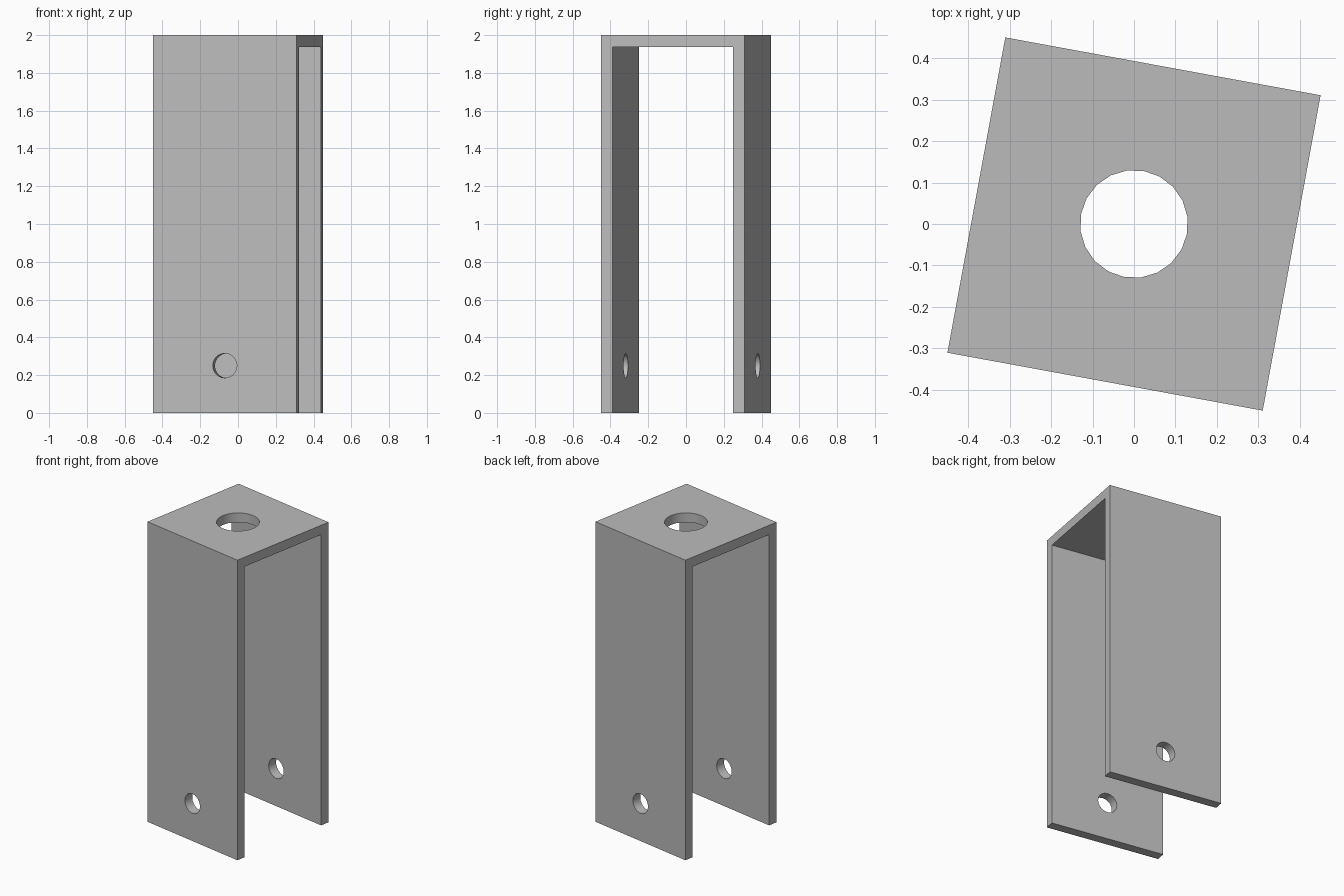
import bpy
import bmesh
from math import radians
from mathutils import Matrix

if "Cube" in bpy.data.objects:
    bpy.data.objects.remove(bpy.data.objects["Cube"])

SIDE, HEIGHT, WALL = 0.773, 2.0, 0.0625
TURN = radians(-10.4)
H = SIDE / 2
INNER = H - WALL

grey = bpy.data.materials.new("plain grey metal")
grey.use_nodes = True
grey.diffuse_color = (0.5, 0.5, 0.5, 1)
grey.node_tree.nodes["Principled BSDF"].inputs["Base Color"].default_value = (0.5, 0.5, 0.5, 1)


def add_object(name, bm):
    bmesh.ops.recalc_face_normals(bm, faces=bm.faces)
    mesh = bpy.data.meshes.new(name)
    bm.to_mesh(mesh)
    bm.free()
    mesh.materials.append(grey)
    obj = bpy.data.objects.new(name, mesh)
    bpy.context.collection.objects.link(obj)
    return obj


def drill(target, name, radius, length, matrix):
    """Cut a round hole through the target."""
    bm = bmesh.new()
    bmesh.ops.create_cone(bm, cap_ends=True, segments=20, radius1=radius,
                          radius2=radius, depth=length, matrix=matrix)
    cutter = add_object(name, bm)
    cutter.hide_render = True
    mod = target.modifiers.new(name, 'BOOLEAN')
    mod.operation = 'DIFFERENCE'
    mod.solver = 'EXACT'
    mod.object = cutter
    bpy.context.view_layer.objects.active = target
    bpy.ops.object.modifier_apply(modifier=name)
    bpy.data.objects.remove(cutter)


# Channel bracket: upside-down U profile extruded across its width
profile = [(-H, 0), (-H, HEIGHT), (H, HEIGHT), (H, 0),
           (INNER, 0), (INNER, HEIGHT - WALL), (-INNER, HEIGHT - WALL), (-INNER, 0)]
bm = bmesh.new()
face = bm.faces.new([bm.verts.new((-H, y, z)) for y, z in profile])
extruded = bmesh.ops.extrude_face_region(bm, geom=[face])["geom"]
bmesh.ops.translate(bm, vec=(SIDE, 0, 0),
                    verts=[v for v in extruded if isinstance(v, bmesh.types.BMVert)])
bracket = add_object("channel_bracket", bm)

# Large hole in the top plate, pin holes through both side plates
drill(bracket, "top_hole", 0.13, 0.3, Matrix.Translation((0, 0, HEIGHT - WALL / 2)))
drill(bracket, "pin_hole", 0.065, 1.2,
      Matrix.Translation((0, 0, 0.25)) @ Matrix.Rotation(radians(90), 4, 'X'))

# Round hole walls, crisp plate edges
bpy.ops.object.select_all(action='DESELECT')
bracket.select_set(True)
bpy.context.view_layer.objects.active = bracket
bpy.ops.object.shade_smooth_by_angle(angle=radians(30))
bracket.rotation_euler.z = TURN
